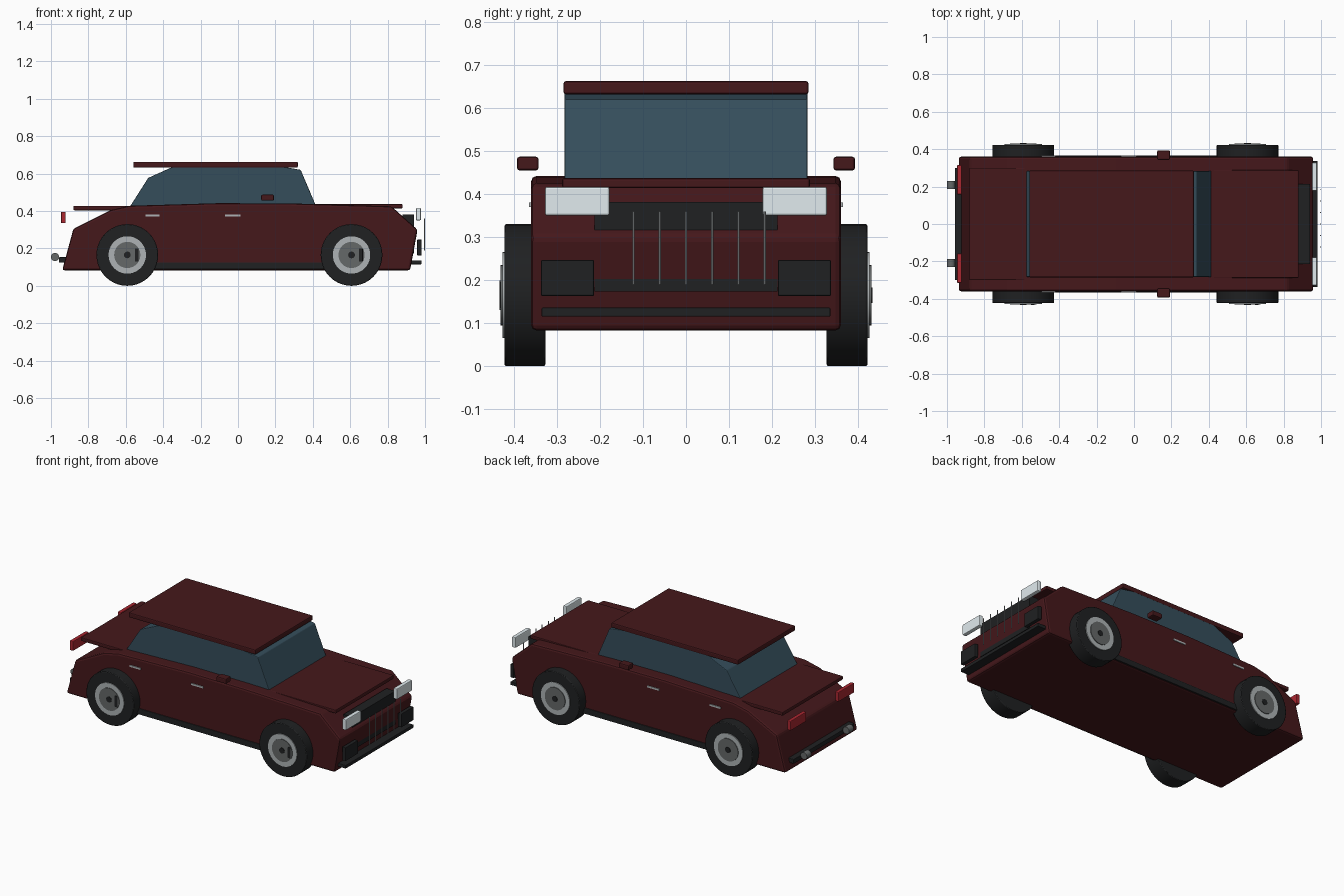
import bpy, math
from mathutils import Vector

if "Cube" in bpy.data.objects:
    bpy.data.objects.remove(bpy.data.objects["Cube"])


def material(name, rgb):
    m = bpy.data.materials.new(name)
    m.diffuse_color = (*rgb, 1)
    m.use_nodes = True
    m.node_tree.nodes["Principled BSDF"].inputs["Base Color"].default_value = m.diffuse_color
    return m


PAINT = material("dark_red_paint", (0.06, 0.009, 0.011))
GLASS = material("tinted_glass", (0.035, 0.075, 0.105))
BLACK = material("black_trim", (0.014, 0.015, 0.016))
METAL = material("bright_metal", (0.42, 0.45, 0.46))
STEEL = material("dark_steel", (0.13, 0.14, 0.14))
LAMP = material("lamp_lens", (0.75, 0.83, 0.86))
RED = material("red_lens", (0.4, 0.02, 0.03))


def finish(ob, mat, bevel=0.0, segments=2):
    ob.data.materials.append(mat)
    if bevel:
        b = ob.modifiers.new("bevel", 'BEVEL')
        b.width, b.segments = bevel, segments
        b.limit_method = 'ANGLE'
    return ob


def box(name, x, y, z, mat, bevel=0.0):
    """Box from (min, max) ranges."""
    lo, hi = Vector((x[0], y[0], z[0])), Vector((x[1], y[1], z[1]))
    bpy.ops.mesh.primitive_cube_add(size=1, location=(lo + hi) / 2)
    ob = bpy.context.object
    ob.name = name
    ob.scale = hi - lo
    bpy.ops.object.transform_apply(location=False, rotation=False, scale=True)
    return finish(ob, mat, bevel)


def pair(name, x, y, z, mat, bevel=0.0):
    """The same box on both sides of the car."""
    box(name + "_left", x, y, z, mat, bevel)
    box(name + "_right", x, (-y[1], -y[0]), z, mat, bevel)


def extrude(name, profile, half_width, mat, bevel=0.0):
    """Side profile (x, z) extruded across the car."""
    n = len(profile)
    verts = [(x, s * half_width, z) for s in (-1, 1) for x, z in profile]
    faces = [tuple(range(n)), tuple(range(2 * n - 1, n - 1, -1))]
    faces += [((i + 1) % n, i, i + n, (i + 1) % n + n) for i in range(n)]
    me = bpy.data.meshes.new(name)
    me.from_pydata(verts, [], faces)
    ob = bpy.data.objects.new(name, me)
    bpy.context.collection.objects.link(ob)
    return finish(ob, mat, bevel)


def cylinder(name, r, y0, y1, x, z, mat, sides=40, bevel=0.0):
    """Cylinder lying across the car."""
    bpy.ops.mesh.primitive_cylinder_add(
        vertices=sides, radius=r, depth=abs(y1 - y0),
        location=(x, (y0 + y1) / 2, z), rotation=(math.pi / 2, 0, 0))
    ob = bpy.context.object
    ob.name = name
    bpy.ops.object.shade_smooth_by_angle(angle=math.radians(35))
    return finish(ob, mat, bevel)


# Lower body and cabin
extrude("body", [(-0.94, 0.083), (0.92, 0.083), (0.96, 0.30), (0.82, 0.425),
                 (0.30, 0.44), (-0.10, 0.442), (-0.58, 0.428), (-0.68, 0.405),
                 (-0.88, 0.305)], 0.36, PAINT, 0.012)
extrude("cabin_glass", [(-0.58, 0.42), (0.42, 0.42), (0.335, 0.62), (0.22, 0.64),
                        (-0.34, 0.64), (-0.48, 0.577)], 0.283, GLASS, 0.004)

# Roof, hood and trunk panels
box("roof", (-0.56, 0.32), (-0.285, 0.285), (0.632, 0.663), PAINT, 0.006)
box("hood", (0.36, 0.88), (-0.288, 0.288), (0.414, 0.437), PAINT, 0.005)
box("trunk_lid", (-0.88, -0.56), (-0.30, 0.30), (0.404, 0.427), PAINT, 0.005)

# Sills, handles and mirrors
pair("sill", (-0.50, 0.52), (0.34, 0.366), (0.088, 0.125), BLACK, 0.004)
pair("rear_door_handle", (-0.495, -0.42), (0.355, 0.365), (0.37, 0.381), METAL)
pair("front_door_handle", (-0.07, 0.014), (0.355, 0.365), (0.37, 0.381), METAL)
pair("mirror", (0.124, 0.192), (0.343, 0.393), (0.455, 0.487), PAINT, 0.006)

# Front end
box("grille", (0.88, 0.942), (-0.213, 0.213), (0.173, 0.382), BLACK)
for i in range(6):
    bpy.ops.mesh.primitive_cylinder_add(
        vertices=10, radius=0.0028, depth=0.17,
        location=(0.9972, -0.122 + 0.061 * i, 0.275))
    bpy.context.object.name = f"grille_bar_{i + 1}"
    finish(bpy.context.object, METAL)
pair("headlight", (0.952, 0.978), (0.178, 0.328), (0.35, 0.417), LAMP, 0.005)
pair("fog_light", (0.958, 0.982), (0.214, 0.337), (0.163, 0.247), BLACK, 0.003)
box("front_bumper", (0.91, 0.982), (-0.336, 0.336), (0.115, 0.136), BLACK, 0.003)

# Rear end
pair("tail_light", (-0.946, -0.922), (0.158, 0.315), (0.335, 0.395), RED, 0.004)
box("rear_bumper", (-0.957, -0.90), (-0.30, 0.30), (0.125, 0.153), BLACK, 0.003)
for side, s in (("left", 1), ("right", -1)):
    cylinder("exhaust_" + side, 0.022, s * 0.187, s * 0.231, -0.978, 0.154, STEEL, 20)

# Wheels
for end, x in (("rear", -0.592), ("front", 0.607)):
    for side, s in (("left", 1), ("right", -1)):
        tag = f"{end}_{side}"
        z = 0.165
        cylinder("tyre_" + tag, 0.165, s * 0.327, s * 0.422, x, z, BLACK, 40, 0.004)
        cylinder("rim_" + tag, 0.10, s * 0.40, s * 0.427, x, z, METAL)
        cylinder("wheel_disc_" + tag, 0.07, s * 0.40, s * 0.431, x, z, STEEL)
        cylinder("hub_" + tag, 0.018, s * 0.40, s * 0.434, x, z, BLACK, 20)
    # Small upright bar set beside the hub on the near side
    box(f"wheel_bar_{end}", (x + 0.04, x + 0.06), (-0.434, -0.41), (0.13, 0.20), BLACK, 0.003)
